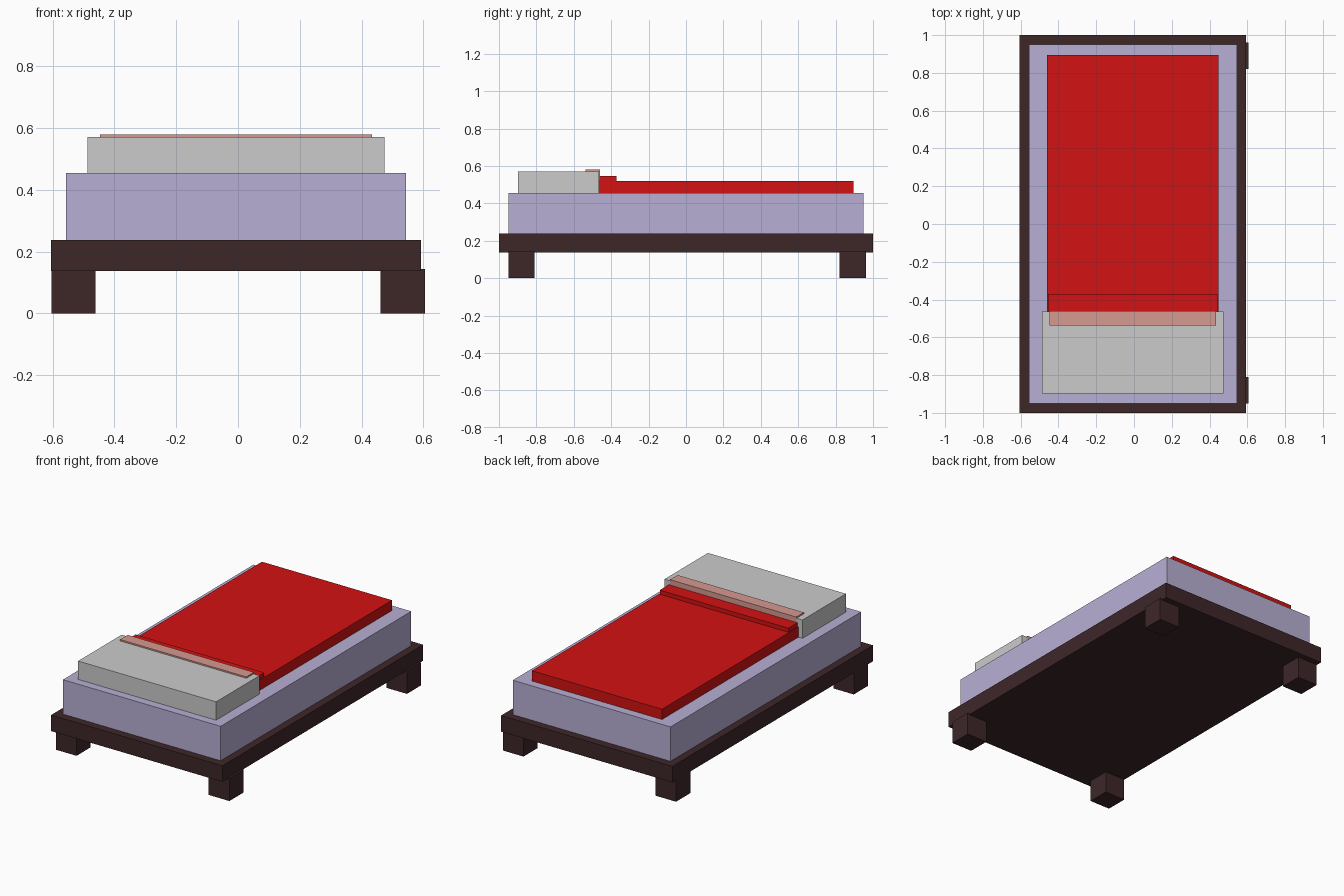
import bpy

if "Cube" in bpy.data.objects:
    bpy.data.objects.remove(bpy.data.objects["Cube"])


def material(name, rgb):
    m = bpy.data.materials.new(name)
    m.diffuse_color = (*rgb, 1)
    m.use_nodes = True
    m.node_tree.nodes["Principled BSDF"].inputs["Base Color"].default_value = m.diffuse_color
    return m


def box(name, x, y, z, mat=None):
    """Box spanning the (min, max) ranges on each axis."""
    spans = (x, y, z)
    bpy.ops.mesh.primitive_cube_add(size=1, location=[(a + b) / 2 for a, b in spans])
    ob = bpy.context.object
    ob.name = ob.data.name = name
    ob.scale = [b - a for a, b in spans]
    bpy.ops.object.transform_apply(location=False, rotation=False, scale=True)
    if mat:
        ob.data.materials.append(mat)
    return ob


wood = material("dark_wood", (0.048, 0.02, 0.022))
lilac = material("lilac_fabric", (0.48, 0.43, 0.66))
red = material("red_fabric", (0.65, 0.006, 0.006))
pink = material("pink_fabric", (0.67, 0.32, 0.28))

# Bed base and four legs (right-hand legs poke slightly past the frame)
box("bed_frame", (-0.605, 0.592), (-1, 1), (0.137, 0.238), wood)
for end, y in (("front", (-0.95, -0.81)), ("back", (0.82, 0.962))):
    for side, x in (("left", (-0.604, -0.462)), ("right", (0.461, 0.605))):
        box(f"{end}_{side}_leg", x, y, (0, 0.144), wood)

# Mattress and pillow
box("mattress", (-0.557, 0.544), (-0.95, 0.95), (0.238, 0.455), lilac)
box("pillow", (-0.488, 0.475), (-0.897, -0.464), (0.455, 0.571))

# Blanket, its folded edge, and the sheet turned over the pillow
box("blanket", (-0.46, 0.448), (-0.466, 0.896), (0.455, 0.52), red)
box("blanket_fold", (-0.455, 0.443), (-0.462, -0.371), (0.47, 0.546), red)
box("sheet_fold", (-0.447, 0.434), (-0.537, -0.461), (0.505, 0.58), pink)
